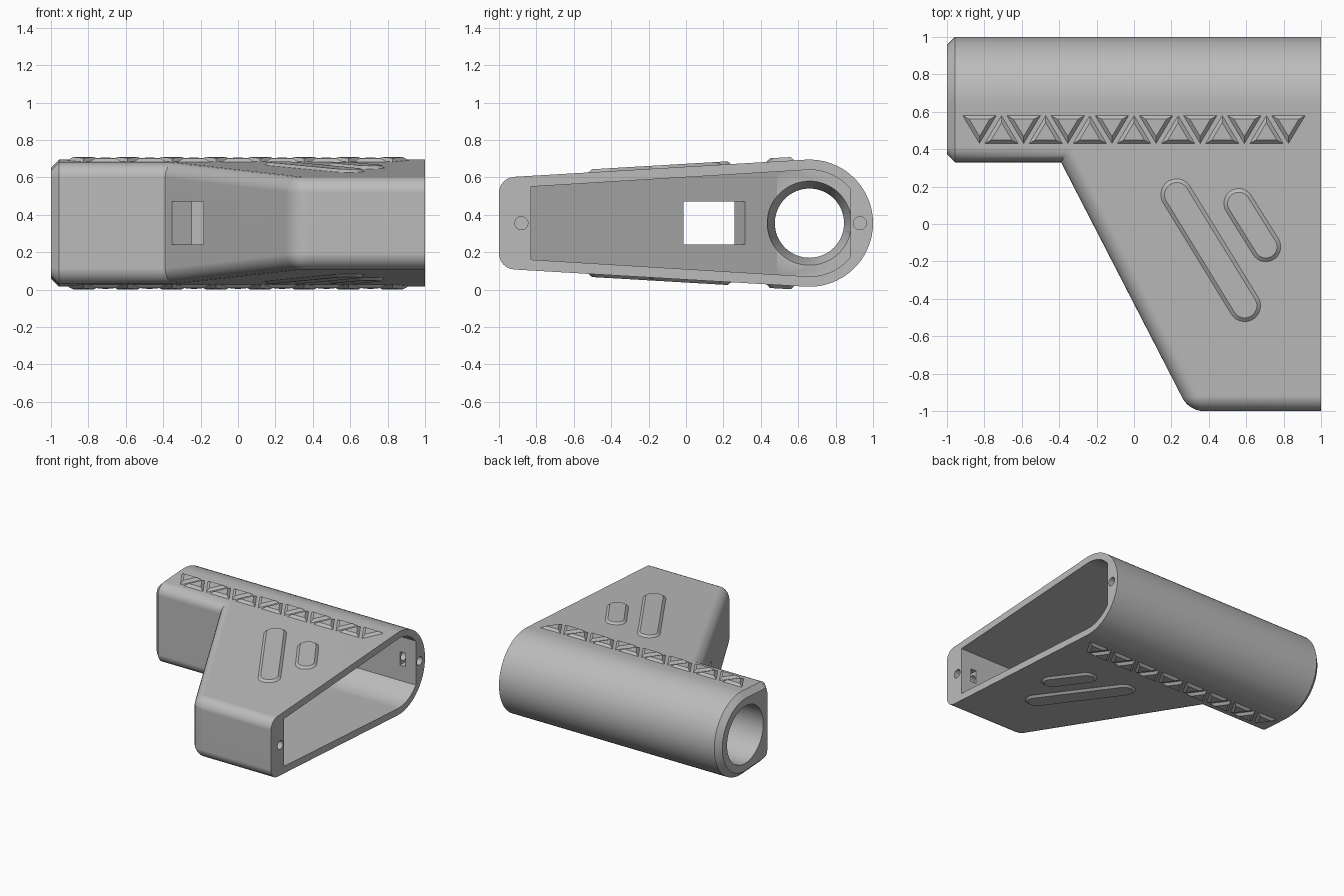
import bpy, bmesh
from math import sin, cos, pi, atan, atan2
from mathutils import Vector

if "Cube" in bpy.data.objects:
    bpy.data.objects.remove(bpy.data.objects["Cube"])

MID, AXIS_Y = 0.355, 0.66          # height of the mid plane, centre line of the bore
SLOPE = 0.0586                     # taper of the top and bottom skins

grey = bpy.data.materials.new("plain_grey")
grey.use_nodes = True
grey.diffuse_color = (0.5, 0.5, 0.5, 1)
grey.node_tree.nodes["Principled BSDF"].inputs["Base Color"].default_value = (0.5, 0.5, 0.5, 1)


def half_height(y):
    return 0.339 + SLOPE * (y - 0.64)


def wall_x(y):
    """Outer face of the slanted wall in plan."""
    return -0.39 + 0.515 * (0.33 - y)


def loft(name, rings):
    """Closed solid through rings that have equal point counts."""
    bm = bmesh.new()
    loops = [[bm.verts.new(p) for p in ring] for ring in rings]
    n = len(loops[0])
    for a, b in zip(loops, loops[1:]):
        for i in range(n):
            j = (i + 1) % n
            bm.faces.new((a[i], a[j], b[j], b[i]))
    bm.faces.new(loops[0][::-1])
    bm.faces.new(loops[-1])
    bmesh.ops.recalc_face_normals(bm, faces=bm.faces)
    mesh = bpy.data.meshes.new(name)
    bm.to_mesh(mesh)
    bm.free()
    mesh.materials.append(grey)
    obj = bpy.data.objects.new(name, mesh)
    bpy.context.collection.objects.link(obj)
    return obj


def along_x(name, profile, x0, x1):
    return loft(name, [[(x, y, z) for y, z in profile] for x in (x0, x1)])


def plan_prism(name, plan, z0=-0.5, z1=1.2):
    return loft(name, [[(x, y, z) for x, y in plan] for z in (z0, z1)])


def lathe_x(name, stations, y, n=64):
    return loft(name, [[(x, y + r * cos(2 * pi * i / n), MID + r * sin(2 * pi * i / n))
                        for i in range(n)] for x, r in stations])


def boolean(obj, tool, operation="DIFFERENCE"):
    mod = obj.modifiers.new("bool", "BOOLEAN")
    mod.object, mod.operation, mod.solver = tool, operation, "EXACT"
    bpy.context.view_layer.objects.active = obj
    bpy.ops.object.modifier_apply(modifier=mod.name)
    bpy.data.objects.remove(tool)


def arc(radius, start, end, n=32):
    return [(AXIS_Y + radius * cos(start + (end - start) * i / n),
             MID + radius * sin(start + (end - start) * i / n)) for i in range(n + 1)]


# Outer body: teardrop section trimmed to the plan shape
tangent = pi / 2 + atan(SLOPE)
front = half_height(-1)
body = along_x("body", [(-1, MID + front), (-1, MID - front)] + arc(0.34, -tangent, tangent), -1, 1)
outline = [(1.1, -1.1), (wall_x(-1.1), -1.1), (-0.39, 0.33), (-1.1, 0.33), (-1.1, 1.1), (1.1, 1.1)]
boolean(body, plan_prism("plan", outline), "INTERSECT")

# Rounded front edges, then a chamfer round the bore end
bm = bmesh.new()
bm.from_mesh(body.data)
bmesh.ops.remove_doubles(bm, verts=bm.verts, dist=0.0002)
bmesh.ops.dissolve_limit(bm, angle_limit=0.01, verts=bm.verts, edges=bm.edges)
bm.normal_update()


def is_front(f):
    return abs(f.normal.z) < 0.1 and f.normal.y < -0.2


def round_edge(e):
    if len(e.link_faces) != 2:
        return False
    a, b = e.link_faces
    if is_front(a) and is_front(b):
        return e.verts[0].co.y < -0.9
    return (is_front(a) and abs(b.normal.z) > 0.9) or (is_front(b) and abs(a.normal.z) > 0.9)


bmesh.ops.bevel(bm, geom=[e for e in bm.edges if round_edge(e)], offset=0.08,
                segments=6, profile=0.5, affect="EDGES")
rim = [e for e in bm.edges if all(v.co.x < -0.999 for v in e.verts)]
bmesh.ops.bevel(bm, geom=rim, offset=0.043, segments=1, affect="EDGES")
bm.to_mesh(body.data)
bm.free()

# Hollow inside, open at the wide end
BACK = -0.335
front_half, skin = 0.195, 0.285
cavity = along_x("cavity", [(-0.83, MID + front_half), (-0.83, MID - front_half)]
                 + [(min(y, 0.88), z) for y, z in arc(skin, -tangent, -0.689, 16)]
                 + [(min(y, 0.88), z) for y, z in arc(skin, 0.689, tangent, 16)], BACK, 1.1)
inner = [(wall_x(y) + 0.135, y) for y in (-0.9, 0.49)]
boolean(cavity, plan_prism("cavity_plan", [(1.2, -0.9), inner[0], inner[1], (BACK - 0.1, 0.49),
                                           (BACK - 0.1, 1), (1.2, 1)]), "INTERSECT")
boolean(body, cavity)

# Bore with an inner lip
boolean(body, lathe_x("bore", [(-1.1, 0.235), (-0.5, 0.235), (-0.5, 0.185), (-0.44, 0.185),
                               (BACK, 0.225), (BACK + 0.05, 0.225)], AXIS_Y))


def box(name, centre, size):
    (cx, cy, cz), (sx, sy, sz) = centre, size
    return plan_prism(name, [(cx + sx * i / 2, cy + sy * j / 2)
                             for i, j in ((-1, -1), (1, -1), (1, 1), (-1, 1))],
                      cz - sz / 2, cz + sz / 2)


# Window square to the slanted wall
window = box("window", (0, 0, 0), (0.4, 0.37, 0.23))
window.location = (wall_x(0.095), 0.095, MID)
window.rotation_euler.z = atan(0.515)
bpy.context.view_layer.update()
boolean(body, window)

# Screw holes and nut slots in the open rim
for hole_y, slot_y in ((-0.88, -0.87), (0.93, 0.92)):
    boolean(body, lathe_x("screw_hole", [(0.75, 0.035), (1.1, 0.035)], hole_y, 24))
    boolean(body, box("nut_slot", (0.88, slot_y, MID), (0.05, 0.11, 0.11)))


def raised(name, outer, top, side, height=0.019):
    """Pad with sloping sides that follows the tapered skin."""
    def ring(points, lift):
        return [(x, y, MID + side * (half_height(y) + lift)) for x, y in points]
    return loft(name, [ring(outer, -0.01), ring(outer, 0), ring(top, height)])


def capsule(a, b, r, n=14):
    a, b = Vector(a), Vector(b)
    turn = atan2(b.y - a.y, b.x - a.x)
    points = []
    for c, start in ((b, turn - pi / 2), (a, turn + pi / 2)):
        points += [(c.x + r * cos(start + pi * i / n), c.y + r * sin(start + pi * i / n))
                   for i in range(n + 1)]
    return points


def triangle(x, up, shrink):
    """Isosceles triangle, pulled in about its centroid."""
    base, tip = (0.43, 0.58) if up else (0.58, 0.43)
    cy = (2 * base + tip) / 3
    return [(x + dx * shrink, cy + (y - cy) * shrink)
            for dx, y in ((-0.09, base), (0.09, base), (0, tip))]


# Raised grips on both skins
parts = [body]
for side, where in ((1, "top"), (-1, "bottom")):
    for label, a, b, r in (("long_pad", (0.228, 0.157), (0.592, -0.437), 0.085),
                           ("short_pad", (0.56, 0.11), (0.705, -0.122), 0.08)):
        parts.append(raised(f"{where}_{label}", capsule(a, b, r), capsule(a, b, r - 0.02), side, 0.016))
    for i in range(15):
        x, up = -0.826 + 0.118 * i, i % 2 == 1
        parts.append(raised(f"{where}_grip_triangle_{i + 1}", triangle(x, up, 1),
                            triangle(x, up, 0.62), side))

# Smooth curves, crisp edges
bpy.ops.object.select_all(action="DESELECT")
for part in parts:
    part.select_set(True)
bpy.context.view_layer.objects.active = body
bpy.ops.object.shade_smooth_by_angle(angle=0.5)
weighted = body.modifiers.new("weighted_normals", "WEIGHTED_NORMAL")
weighted.keep_sharp = True
